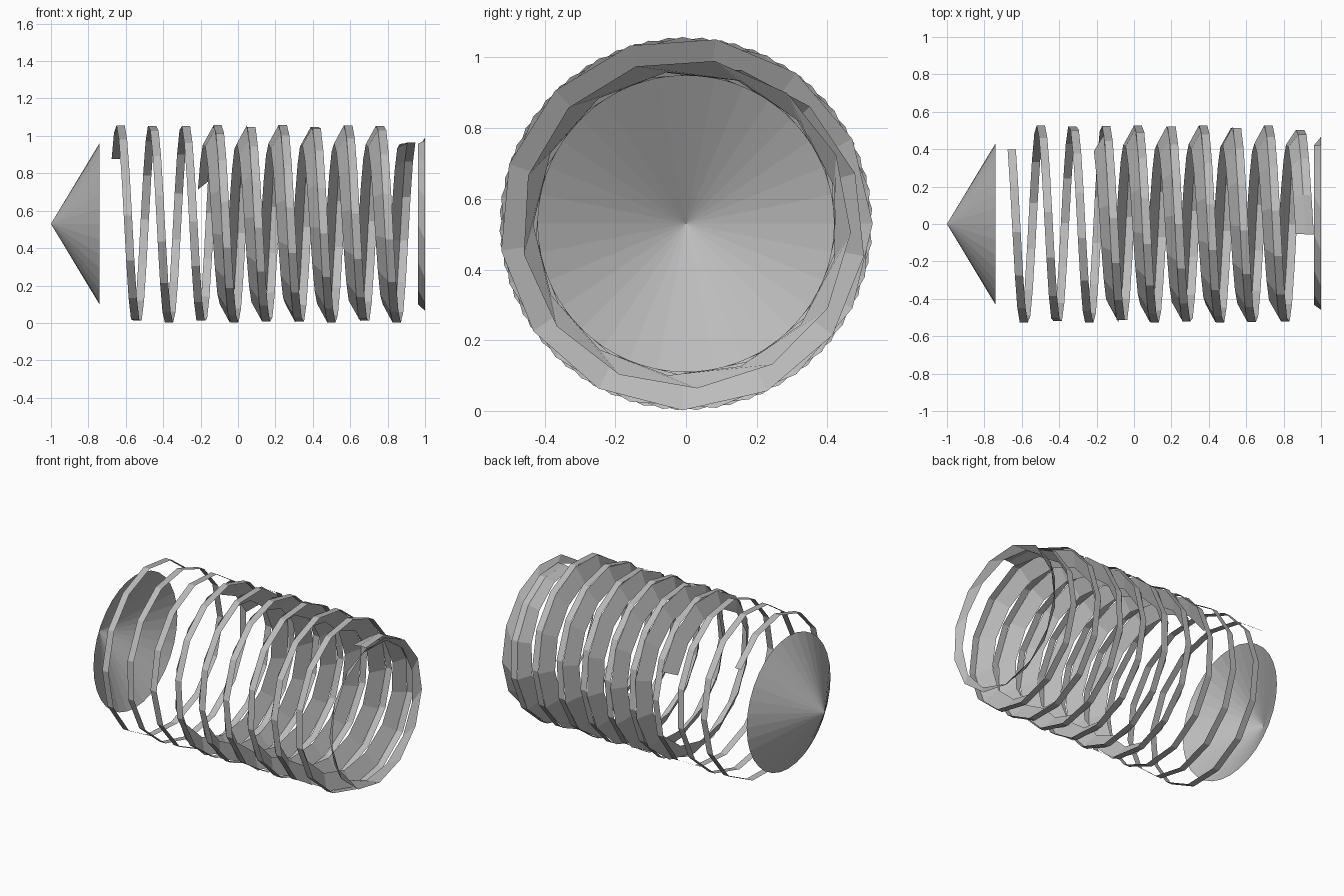
import bpy, bmesh
from math import sin, cos, tau, radians

if "Cube" in bpy.data.objects:
    bpy.data.objects.remove(bpy.data.objects["Cube"])

AXIS_Z = 0.53      # height of the central axis
PITCH = 0.174      # advance per turn
FIRST_TOP = -0.63  # x of the first crest
RADIUS = 0.528
SIDES = 13.4       # facets per turn

grey = bpy.data.materials.new("plain_grey")
grey.use_nodes = True
colour = (0.5, 0.5, 0.5, 1)
grey.diffuse_color = colour
grey.node_tree.nodes["Principled BSDF"].inputs["Base Color"].default_value = colour


def point(x, r, turn):
    """Point at radius r around the x axis; turn 0 is the top, then the front."""
    return (x, -r * sin(tau * turn), AXIS_Z + r * cos(tau * turn))


def sheet(name, rows):
    """Skin a thin strip of quads through successive pairs of points."""
    bm = bmesh.new()
    verts = [[bm.verts.new(p) for p in row] for row in rows]
    for (a, b), (c, d) in zip(verts, verts[1:]):
        bm.faces.new((a, c, d, b))
    bmesh.ops.remove_doubles(bm, verts=bm.verts, dist=1e-5)
    mesh = bpy.data.meshes.new(name)
    bm.to_mesh(mesh)
    bm.free()
    mesh.materials.append(grey)
    obj = bpy.data.objects.new(name, mesh)
    bpy.context.collection.objects.link(obj)
    return obj


def rim_radius(turn):
    """Full radius, closing in over the last half turn."""
    t = max(0, (turn - 8.5) / 0.52)
    return RADIUS - 0.09 * t * t


def helix(name, start, end, left, right, inner=None):
    """Helical strip; left and right are x offsets, inner the left edge radius."""
    count = round((end - start) * SIDES)
    rows = []
    for i in range(count + 1):
        turn = start + (end - start) * i / count
        x, r = FIRST_TOP + PITCH * turn, rim_radius(turn)
        rows.append((point(x + left, min(inner or r, r), turn),
                     point(x + right, r, turn)))
    return sheet(name, rows)


# Flat outer band and the slanted flange running along its left edge
helix("outer_band", -0.136, 9.02, -0.022, 0.022)
helix("slanted_flange", 2.82, 9.02, -0.075, -0.022, 0.43)

# Flared ring at the left end, slightly twisted
twist = radians(10.5) / tau
sheet("end_ring", [(point(0.962, 0.432, i / 13 + 0.02),
                    point(1.0, 0.467, i / 13 + 0.02 + twist)) for i in range(14)])

# Open cone at the right end
bm = bmesh.new()
tip = bm.verts.new((-1, 0, AXIS_Z))
base = [bm.verts.new(point(-0.74, 0.432, i / 32)) for i in range(32)]
for i, v in enumerate(base):
    bm.faces.new((tip, base[i - 1], v))
mesh = bpy.data.meshes.new("nose_cone")
bm.to_mesh(mesh)
bm.free()
mesh.materials.append(grey)
bpy.context.collection.objects.link(bpy.data.objects.new("nose_cone", mesh))
